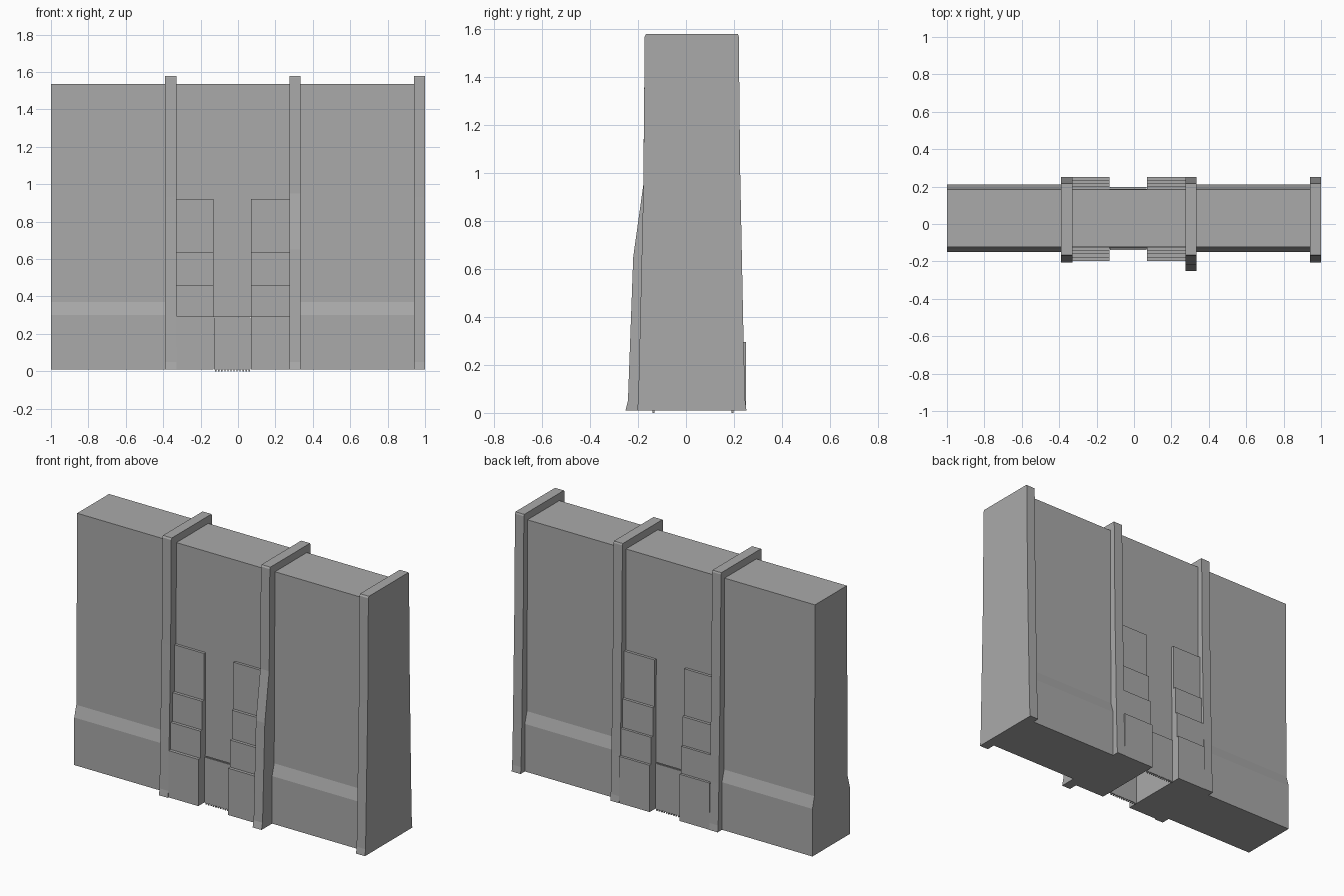
import bpy, bmesh

if "Cube" in bpy.data.objects:
    bpy.data.objects.remove(bpy.data.objects["Cube"])

stone = bpy.data.materials.new("grey stone")
stone.diffuse_color = (0.4, 0.4, 0.4, 1)
stone.use_nodes = True
stone.node_tree.nodes["Principled BSDF"].inputs["Base Color"].default_value = stone.diffuse_color
BASE = 0.01


def extrude_profile(name, profile, x0, x1):
    """Extrude a closed (y, z) outline along x."""
    bm = bmesh.new()
    a = [bm.verts.new((x0, y, z)) for y, z in profile]
    b = [bm.verts.new((x1, y, z)) for y, z in profile]
    n = len(profile)
    bm.faces.new(a)
    bm.faces.new(b[::-1])
    for i in range(n):
        j = (i + 1) % n
        bm.faces.new((a[i], b[i], b[j], a[j]))
    bmesh.ops.recalc_face_normals(bm, faces=bm.faces)
    me = bpy.data.meshes.new(name)
    bm.to_mesh(me)
    bm.free()
    me.materials.append(stone)
    ob = bpy.data.objects.new(name, me)
    bpy.context.collection.objects.link(ob)
    return ob


def box(name, x0, x1, y0, y1, z0, z1):
    return extrude_profile(name, [(y0, z0), (y1, z0), (y1, z1), (y0, z1)], x0, x1)


# Outer walls with a sloped plinth on both faces
wall = [(-0.15, BASE), (-0.15, 0.30), (-0.13, 0.37), (-0.122, 1.535),
        (0.185, 1.535), (0.19, 0.37), (0.21, 0.30), (0.21, BASE)]
extrude_profile("left_wall", wall, -1.0, -0.36)
extrude_profile("right_wall", wall, 0.305, 0.97)

# Gate wall around an open passage
box("gate_wall_left", -0.36, -0.13, -0.13, 0.188, BASE, 0.29)
box("gate_wall_right", 0.07, 0.305, -0.13, 0.188, BASE, 0.29)
extrude_profile("gate_wall_upper", [(-0.13, 0.29), (0.188, 0.29),
                (0.185, 1.535), (-0.122, 1.535)], -0.36, 0.305)

# Buttress ribs; the middle one has a bulging front
back = [(0.216, 1.58), (0.22, 1.57), (0.226, 1.0), (0.24, 0.3), (0.247, 0.05), (0.252, BASE)]
plain = [(-0.205, BASE), (-0.199, 0.05), (-0.178, 0.93), (-0.172, 1.57), (-0.166, 1.58)]
bulge = [(-0.252, BASE), (-0.242, 0.05), (-0.22, 0.65), (-0.178, 0.95),
         (-0.172, 1.57), (-0.166, 1.58)]
for name, x, front in (("left_rib", -0.39, plain), ("middle_rib", 0.275, bulge),
                       ("right_rib", 0.94, plain)):
    extrude_profile(name, front + back, x, x + 0.06)

# Stepped gate piers, front and back
piers = [(0.92, -0.142, 0.203), (0.635, -0.16, 0.22),
         (0.46, -0.178, 0.235), (0.295, -0.197, 0.25)]
for side, x0, x1 in (("left", -0.332, -0.13), ("right", 0.07, 0.277)):
    for i, (top, f, b) in enumerate(piers):
        box(f"{side}_pier_front_{i}", x0, x1, f, -0.125, BASE, top)
        box(f"{side}_pier_back_{i}", x0, x1, 0.183, b, BASE, top)

# Gates closing the passage, with a row of small teeth below
for side, y in (("front", -0.14), ("back", 0.189)):
    box(f"{side}_gate", -0.128, 0.068, y, y + 0.009, BASE, 0.288)
    for i in range(12):
        x = -0.122 + i * 0.0162
        box(f"{side}_gate_tooth", x, x + 0.007, y + 0.001, y + 0.008, 0.0, BASE + 0.002)
